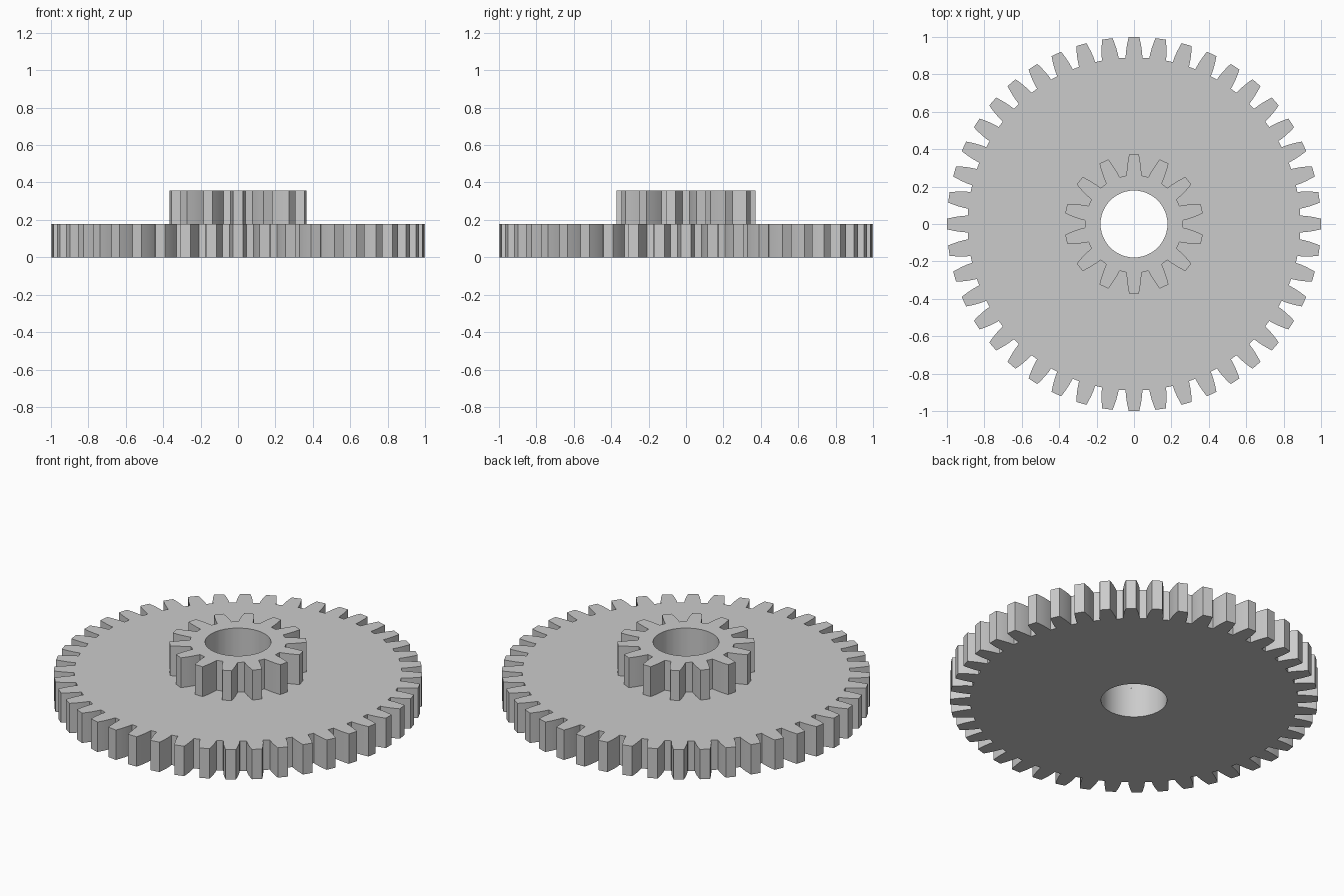
import bpy, bmesh, math

if "Cube" in bpy.data.objects:
    bpy.data.objects.remove(bpy.data.objects["Cube"], do_unlink=True)

# Plain grey used for the whole part
grey = bpy.data.materials.new("light_grey")
grey.use_nodes = True
colour = (0.6, 0.6, 0.6, 1)
grey.diffuse_color = colour
grey.node_tree.nodes["Principled BSDF"].inputs["Base Color"].default_value = colour

BORE = 0.179
STEPS = 4


def tooth_flank(root, tip, root_half, tip_half):
    """Radius and half angle along one curved flank, root to tip."""
    points = []
    for i in range(STEPS + 1):
        t = i / STEPS
        radius = root + (tip - root) * t
        half = root_half + (tip_half - root_half) * t ** 1.7
        points.append((radius, half / radius))
    return points


def make_gear(name, teeth, root, tip, root_half, tip_half, z0, z1, bottom=True):
    flank = tooth_flank(root, tip, root_half, tip_half)
    outline = []
    for k in range(teeth):
        centre = math.pi / 2 + math.tau * k / teeth
        outline += [(r, centre - a) for r, a in flank]
        outline += [(r, centre + a) for r, a in reversed(flank)]

    # Outer toothed loop and round bore loop at both heights
    bm = bmesh.new()

    def loop(points, z):
        return [bm.verts.new((r * math.cos(a), r * math.sin(a), z)) for r, a in points]

    bore = [(BORE, a) for r, a in outline]
    outer_low, outer_high = loop(outline, z0), loop(outline, z1)
    inner_low, inner_high = loop(bore, z0), loop(bore, z1)

    def bridge(a, b, smooth):
        for i in range(len(a)):
            j = (i + 1) % len(a)
            face = bm.faces.new((a[i], a[j], b[j], b[i]))
            face.smooth = smooth

    bridge(outer_low, outer_high, True)
    bridge(outer_high, inner_high, False)
    bridge(inner_high, inner_low, True)
    if bottom:
        bridge(inner_low, outer_low, False)

    mesh = bpy.data.meshes.new(name)
    bm.to_mesh(mesh)
    bm.free()
    mesh.materials.append(grey)
    gear = bpy.data.objects.new(name, mesh)
    bpy.context.collection.objects.link(gear)
    bpy.ops.object.select_all(action="DESELECT")
    gear.select_set(True)
    bpy.context.view_layer.objects.active = gear
    bpy.ops.object.shade_smooth_by_angle(angle=math.radians(30))
    return gear


# Wide lower wheel and small upper pinion sharing one bore
make_gear("large_gear", 44, 0.89, 1.0, 0.045, 0.028, 0, 0.179)
make_gear("small_gear", 14, 0.262, 0.372, 0.04, 0.026, 0.179, 0.358, bottom=False)
